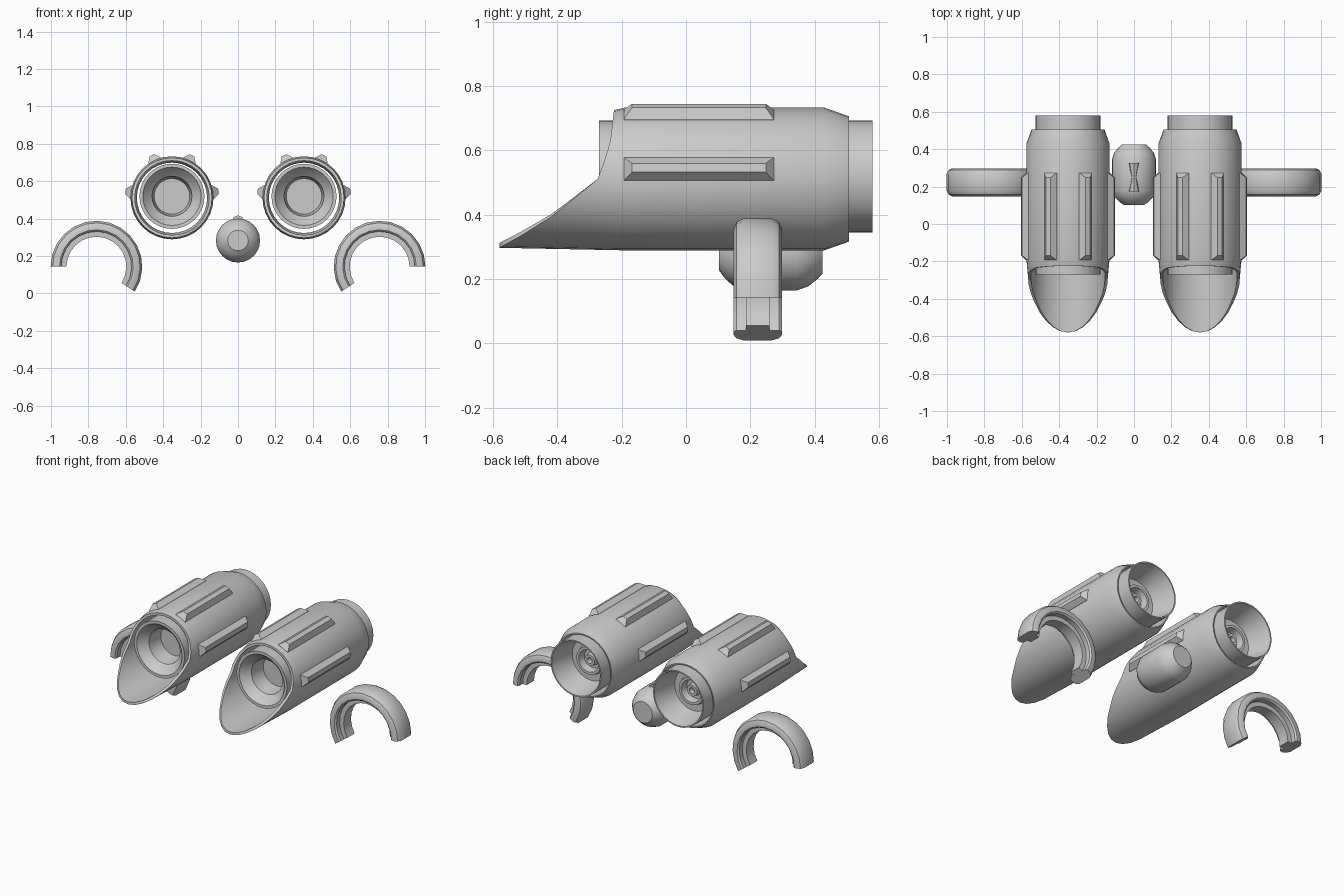
import bpy, bmesh, math
from math import sin, cos, radians, pi

if "Cube" in bpy.data.objects:
    bpy.data.objects.remove(bpy.data.objects["Cube"])

N = 32
BARREL_X, SHELL_Z, CORE_Z = 0.353, 0.511, 0.519


def finish(name, bm, angle=32):
    bmesh.ops.remove_doubles(bm, verts=bm.verts, dist=1e-5)
    bmesh.ops.recalc_face_normals(bm, faces=bm.faces)
    me = bpy.data.meshes.new(name)
    bm.to_mesh(me)
    bm.free()
    ob = bpy.data.objects.new(name, me)
    bpy.context.collection.objects.link(ob)
    bpy.context.view_layer.objects.active = ob
    ob.select_set(True)
    bpy.ops.object.shade_smooth_by_angle(angle=radians(angle))
    ob.select_set(False)
    return ob


def bridge(bm, a, b, closed=True):
    n = len(a)
    for i in range(n if closed else n - 1):
        j = (i + 1) % n
        bm.faces.new((a[i], a[j], b[j], b[i]))


def lathe(name, profile, x, z, n=N, loop=False):
    """Revolve (y, r) points around a line parallel to y."""
    bm = bmesh.new()
    rings = [[bm.verts.new((x + r * cos(2 * pi * i / n), y, z + r * sin(2 * pi * i / n)))
              for i in range(n)] for y, r in profile]
    for a, b in zip(rings, rings[1:]):
        bridge(bm, a, b)
    bm.faces.new(rings[0])
    bm.faces.new(rings[-1])
    return finish(name, bm)


# Side silhouette of the scooped mouth: (height from axis, y)
MOUTH = [(-0.214, -0.58), (-0.176, -0.512), (-0.116, -0.416), (-0.05, -0.335), (0, -0.275),
         (0.06, -0.252), (0.12, -0.235), (0.23, -0.222)]


def mouth_y(h):
    if h <= MOUTH[0][0]:
        return MOUTH[0][1]
    for (h0, y0), (h1, y1) in zip(MOUTH, MOUTH[1:]):
        if h <= h1:
            return y0 + (y1 - y0) * (h - h0) / (h1 - h0)
    return MOUTH[-1][1]


def shell(name, x):
    bm = bmesh.new()
    # (y or None for the mouth edge, offset behind the mouth, radius)
    rows = [(0.506, 0, 0.195), (0.43, 0, 0.222), (-0.19, 0, 0.222), (None, 0, 0.214),
            (None, 0, 0.199), (-0.19, 0, 0.199), (0.43, 0, 0.199), (0.506, 0, 0.188)]
    rings = []
    for y, off, r in rows:
        ring = []
        for i in range(N):
            a = 2 * pi * i / N
            yy = mouth_y(0.214 * sin(a)) + off if y is None else y
            ring.append(bm.verts.new((x + r * cos(a), yy, SHELL_Z + r * sin(a))))
        rings.append(ring)
    for k in range(len(rings)):
        bridge(bm, rings[k], rings[(k + 1) % len(rings)])
    return finish(name, bm)


def rib(name, x, deg):
    """Tapered bar lying along the barrel at the given angle."""
    bm = bmesh.new()
    a = radians(deg)
    rings = []
    for r, w, y0, y1 in [(0.205, 0.037, -0.195, 0.275), (0.222, 0.036, -0.193, 0.273),
                         (0.251, 0.014, -0.168, 0.248)]:
        rings.append([bm.verts.new((x + r * cos(a) - t * sin(a), y, SHELL_Z + r * sin(a) + t * cos(a)))
                      for t, y in [(-w, y0), (w, y0), (w, y1), (-w, y1)]])
    bridge(bm, rings[0], rings[1])
    bridge(bm, rings[1], rings[2])
    bm.faces.new(rings[0])
    bm.faces.new(rings[2])
    return finish(name, bm, 10)


def clip(name, side):
    """Open cuff: stepped section swept around an arc."""
    bm = bmesh.new()
    cx, cy, cz, n = 0.757 * side, 0.223, 0.143, 14
    half = [(0.036, 0.160), (0.036, 0.188), (0.066, 0.188), (0.075, 0.197),
            (0.075, 0.215), (0.066, 0.234), (0.045, 0.245)]
    section = half + [(-w, r) for w, r in reversed(half)]
    rings = []
    for i in range(n + 1):
        a = radians(-33 + 213 * i / n)
        rings.append([bm.verts.new((cx - side * r * cos(a), cy + w, cz + r * sin(a)))
                      for w, r in section])
    for a, b in zip(rings, rings[1:]):
        bridge(bm, a, b)
    bm.faces.new(rings[0])
    bm.faces.new(rings[-1])
    return finish(name, bm)


CORE = [(-0.12, 0.095), (-0.22, 0.107), (-0.26, 0.150), (-0.27, 0.156), (-0.27, 0.174),
        (0.58, 0.174), (0.58, 0.166), (0.43, 0.130), (0.43, 0.090), (0.455, 0.084),
        (0.455, 0.068), (0.41, 0.060), (0.41, 0.040), (0.445, 0.034), (0.445, 0.018), (0.42, 0.014)]

for side, label in ((-1, "left"), (1, "right")):
    x = BARREL_X * side
    shell(label + "_barrel_shell", x)
    lathe(label + "_barrel_core", CORE, x, CORE_Z)
    for k, deg in enumerate((8, 65, 115, 172)):
        rib(f"{label}_rib_{k + 1}", x, deg)
    clip(label + "_cuff", side)

# Centre capsule with domed ends
lathe("centre_capsule", [(0.102, 0.055), (0.12, 0.08), (0.145, 0.103), (0.18, 0.118), (0.345, 0.118),
                         (0.38, 0.106), (0.41, 0.082), (0.425, 0.066)], 0, 0.283, 24)

# Waisted fin on top of the capsule
bm = bmesh.new()
rings = []
for y, w in [(0.175, 0.032), (0.25, 0.014), (0.325, 0.032)]:
    rings.append([bm.verts.new((px, y, pz)) for px, pz in
                  [(-w, 0.385), (w, 0.385), (w * 0.7, 0.408), (0, 0.417), (-w * 0.7, 0.408)]])
for a, b in zip(rings, rings[1:]):
    bridge(bm, a, b)
bm.faces.new(rings[0])
bm.faces.new(rings[-1])
finish("capsule_fin", bm)
